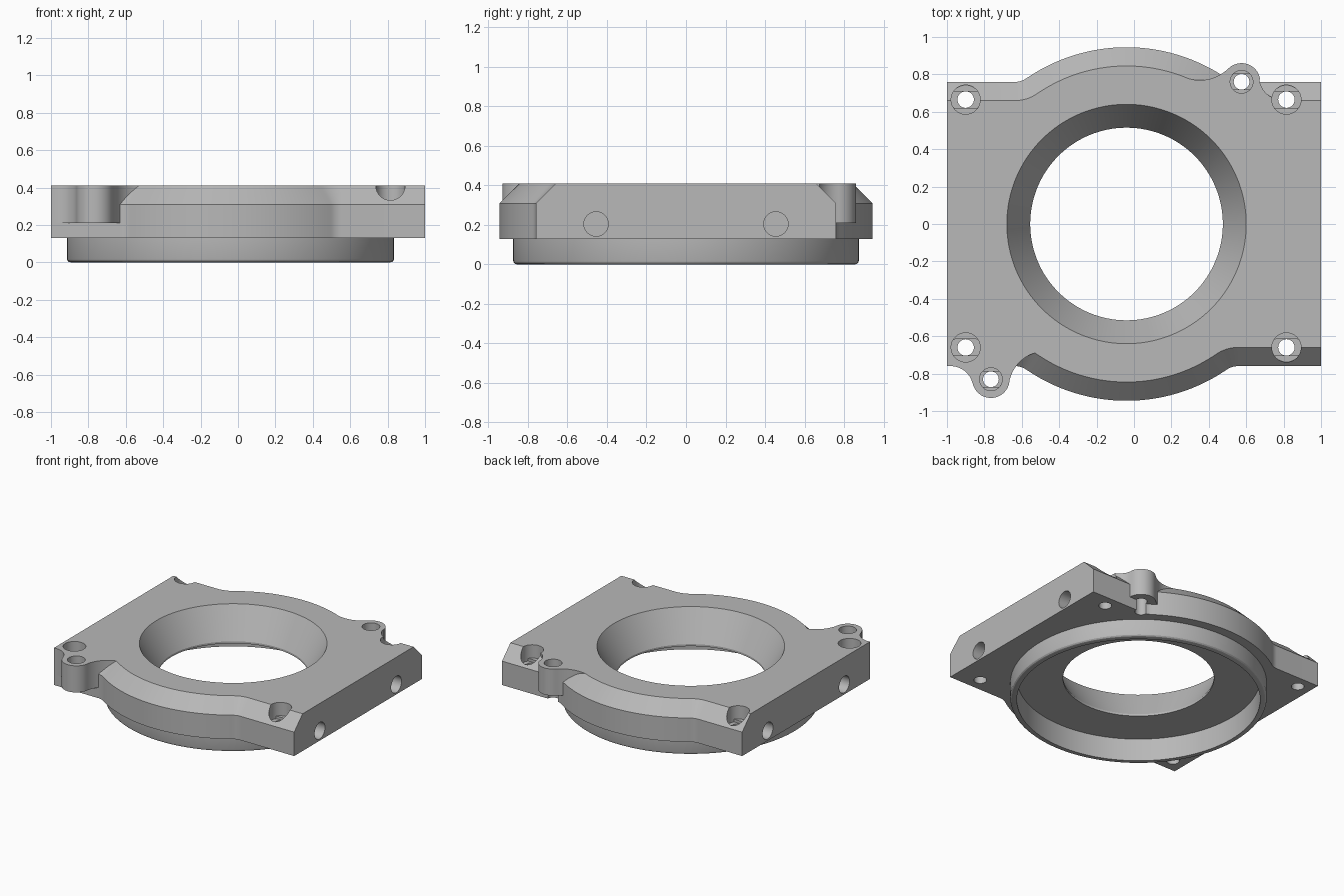
import bpy, bmesh, math
from mathutils import Matrix

if "Cube" in bpy.data.objects:
    bpy.data.objects.remove(bpy.data.objects["Cube"])

CX = -0.04                       # axis of the round opening
BASE, CREASE, TOP = 0.13, 0.31, 0.41

grey = bpy.data.materials.new("plain grey")
grey.use_nodes = True
grey.diffuse_color = (0.48, 0.48, 0.48, 1)
grey.node_tree.nodes["Principled BSDF"].inputs["Base Color"].default_value = (0.48, 0.48, 0.48, 1)


def arc(cx, cy, r, a0, a1, n=16):
    angles = [math.radians(a0 + (a1 - a0) * i / n) for i in range(n + 1)]
    return [(cx + r * math.cos(a), cy + r * math.sin(a)) for a in angles]


def loft(name, loops, matrix=None):
    """Solid skinned through matching outlines, each given as (z, points)."""
    bm = bmesh.new()
    rings = [[bm.verts.new((x, y, z)) for x, y in pts] for z, pts in loops]
    count = len(rings[0])
    for low, high in zip(rings, rings[1:]):
        for i in range(count):
            j = (i + 1) % count
            bm.faces.new((low[i], low[j], high[j], high[i]))
    bm.faces.new(rings[0][::-1])
    bm.faces.new(rings[-1])
    bmesh.ops.recalc_face_normals(bm, faces=bm.faces)
    if matrix:
        bm.transform(matrix)
    mesh = bpy.data.meshes.new(name)
    bm.to_mesh(mesh)
    bm.free()
    mesh.materials.append(grey)
    ob = bpy.data.objects.new(name, mesh)
    bpy.context.collection.objects.link(ob)
    return ob


def circle(x, y, r, n=32):
    return arc(x, y, r, 0, 360, n)[:-1]


def lathe(name, profile, n=128):
    return loft(name, [(z, circle(CX, 0, r, n)) for r, z in profile])


def combine(target, tool, operation):
    mod = target.modifiers.new(tool.name, "BOOLEAN")
    mod.operation, mod.solver, mod.object = operation, "EXACT", tool
    bpy.context.view_layer.objects.active = target
    bpy.ops.object.modifier_apply(modifier=mod.name)
    bpy.data.objects.remove(tool)


def plate_outline(inset):
    """Rectangle with rounded bulges front and back, blended by fillets."""
    side, bulge, fillet = 0.76 - inset, 0.945 - inset, 0.1 + inset
    fx, fy = 0.594, 0.86         # fillet centre from the opening axis
    a = math.degrees(math.atan2(fy, fx))
    back = [(1, side)]
    back += arc(CX + fx, fy, fillet, 270, 180 + a, 8)
    back += arc(CX, 0, bulge, a, 180 - a, 48)[1:-1]
    back += arc(CX - fx, fy, fillet, 360 - a, 270, 8)
    back += [(-1, side)]
    return back + [(x, -y) for x, y in reversed(back)]


# Plate with chamfered front and back edges
body = loft("housing_plate", [(BASE, plate_outline(0)), (CREASE, plate_outline(0)),
                              (TOP, plate_outline(TOP - CREASE))])

# Round collar underneath
combine(body, lathe("collar", [(0.855, 0), (0.865, 0.003), (0.872, 0.01),
                               (0.875, 0.02), (0.875, 0.2)]), "UNION")

# Screw lugs, blended into the plate
FRONT_LUG, BACK_LUG = (-0.765, -0.83), (0.575, 0.76)
front = [(-0.525, -0.6), (-1, -0.6), (-1, -0.76)]
front += arc(-0.98, -0.88, 0.12, 90, 13)
front += arc(*FRONT_LUG, 0.1, 193, 350.4, 24)
front += arc(-0.47, -0.88, 0.2, 170.4, 106)
back = [(0.27, 0.6), (0.79, 0.6)]
back += arc(0.79, 0.785, 0.12, 270, 186.6)
back += arc(*BACK_LUG, 0.1, 6.6, 134.4, 24)
back += arc(0.351, 0.989, 0.22, -45.6, -111.6)
for name, pts in (("front_lug", front), ("back_lug", back)):
    combine(body, loft(name, [(0.21, pts), (TOP, pts)]), "UNION")

# Conical opening with a wide recess below
combine(body, lathe("opening", [(0.83, -0.1), (0.83, 0.17), (0.515, 0.17),
                                (0.515, 0.185), (0.69, 0.5)]), "DIFFERENCE")


def screw_hole(x, y, r, head, floor):
    """Through hole, counterbore and a shallow flat-sided step between them."""
    slot = [(px, max(y - r, min(y + r, py))) for px, py in circle(x, y, head)]
    for name, pts, low, high in (("hole", circle(x, y, r), -0.1, 0.5),
                                 ("step", slot, floor - 0.02, floor + 0.01),
                                 ("counterbore", circle(x, y, head), floor, 0.5)):
        combine(body, loft(name, [(low, pts), (high, pts)]), "DIFFERENCE")


for x in (-0.9, 0.815):
    for y in (-0.66, 0.665):
        screw_hole(x, y, 0.044, 0.078, 0.31)
for x, y in (FRONT_LUG, BACK_LUG):
    screw_hole(x, y, 0.042, 0.061, 0.34)

# Blind holes in the two flat sides
for x in (-1, 1):
    for y in (-0.455, 0.455):
        place = Matrix.Translation((x, y, 0.205)) @ Matrix.Rotation(math.pi / 2, 4, "Y")
        pts = circle(0, 0, 0.062)
        combine(body, loft("side_hole", [(-0.2, pts), (0.2, pts)], place), "DIFFERENCE")

# Smooth curves, sharp edges
bpy.ops.object.select_all(action="DESELECT")
body.select_set(True)
bpy.context.view_layer.objects.active = body
bpy.ops.object.shade_smooth_by_angle(angle=math.radians(25))
